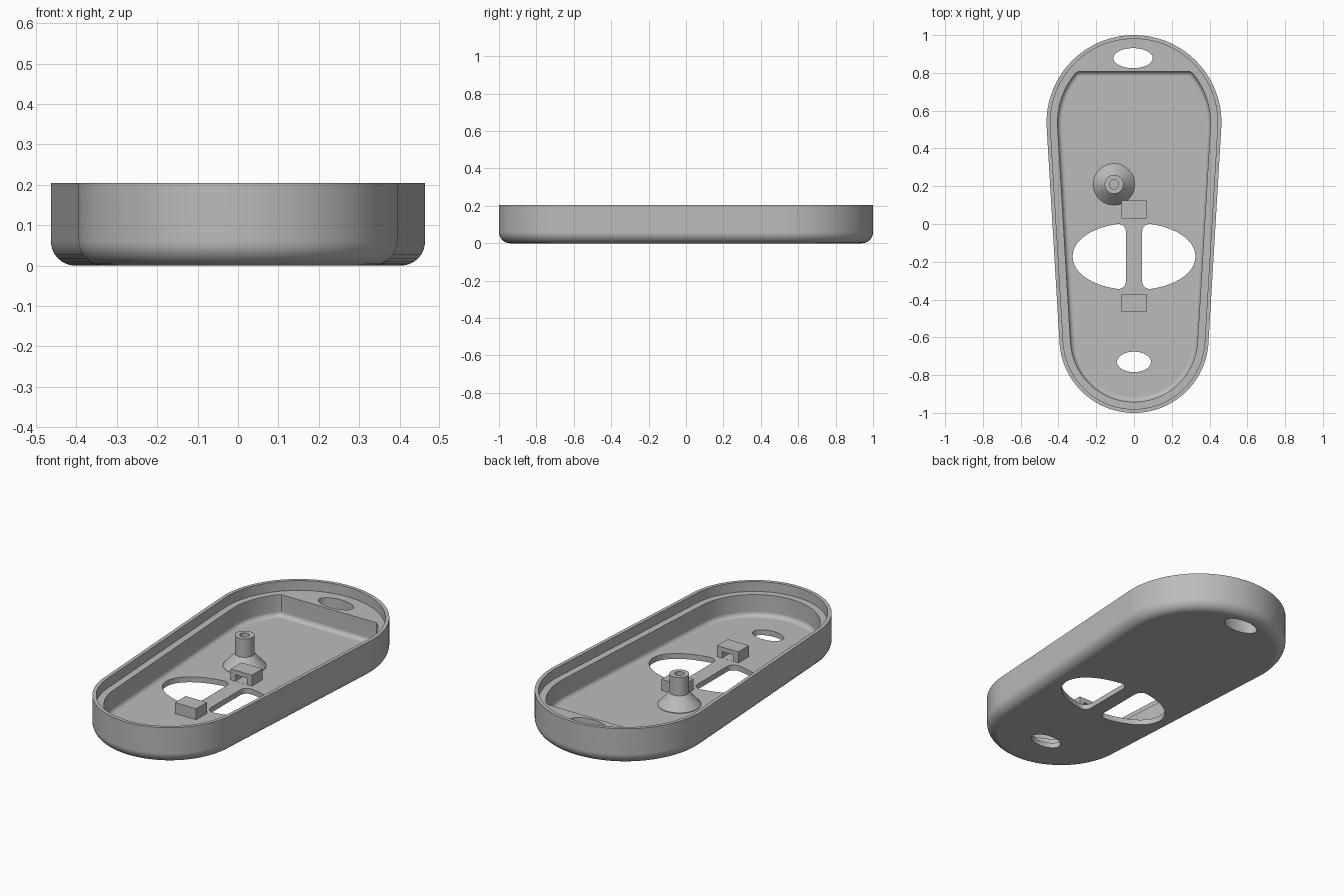
import bpy, bmesh, math
from mathutils import Vector

if "Cube" in bpy.data.objects:
    bpy.data.objects.remove(bpy.data.objects["Cube"])

grey = bpy.data.materials.new("plain grey")
grey.diffuse_color = (0.5, 0.5, 0.5, 1)
grey.use_nodes = True
grey.node_tree.nodes["Principled BSDF"].inputs["Base Color"].default_value = grey.diffuse_color

# Outline: hull of a wide rear circle and a narrower front circle
REAR, FRONT = (0.537, 0.463), (-0.605, 0.395)
TILT = math.asin((REAR[1] - FRONT[1]) / (REAR[0] - FRONT[0]))
FLOOR, LEDGE, TOP, WALL = 0.03, 0.15, 0.205, 0.058


def outline(inset, y_max=9.0, n=56):
    pts = []
    for (cy, r), a0, a1 in ((REAR, -TILT, math.pi + TILT),
                            (FRONT, math.pi + TILT, 2 * math.pi - TILT)):
        for i in range(n + 1):
            a = a0 + (a1 - a0) * i / n
            pts.append(((r - inset) * math.cos(a),
                        min(y_max, cy + (r - inset) * math.sin(a))))
    return pts


def ellipse(cx, cy, rx, ry, n=48):
    return [(cx + rx * math.cos(2 * math.pi * i / n),
             cy + ry * math.sin(2 * math.pi * i / n)) for i in range(n)]


def half_oval(side, r=0.04, bar=0.043, n=36):
    """Half of the large oval opening, with rounded corners beside the bar."""
    a, b, cy = 0.325 - r, 0.178 - r, -0.172
    end = math.acos((bar + r) / a)
    pts = []
    for i in range(n + 1):
        t = -end + 2 * end * i / n
        nrm = Vector((math.cos(t) / a, math.sin(t) / b)).normalized()
        pts.append((a * math.cos(t) + r * nrm.x, b * math.sin(t) + r * nrm.y))
    a0 = math.atan2(nrm.y, nrm.x)
    arc = [a0 + (math.pi - a0) * i / 8 for i in range(1, 9)]
    corner = [(bar + r + r * math.cos(t), b * math.sin(end) + r * math.sin(t)) for t in arc]
    pts += corner + [(x, -y) for x, y in reversed(corner)]
    return [(side * x, cy + y) for x, y in pts]


def loft(name, rings):
    """Closed solid through a list of (points, z) rings."""
    bm = bmesh.new()
    loops = [[bm.verts.new((x, y, z)) for x, y in pts] for pts, z in rings]
    for lo, hi in zip(loops, loops[1:]):
        for i in range(len(lo)):
            j = (i + 1) % len(lo)
            bm.faces.new((lo[i], lo[j], hi[j], hi[i]))
    bm.faces.new(loops[0][::-1])
    bm.faces.new(loops[-1])
    bmesh.ops.remove_doubles(bm, verts=bm.verts, dist=1e-6)
    bmesh.ops.recalc_face_normals(bm, faces=bm.faces)
    me = bpy.data.meshes.new(name)
    bm.to_mesh(me)
    bm.free()
    me.materials.append(grey)
    ob = bpy.data.objects.new(name, me)
    bpy.context.collection.objects.link(ob)
    return ob


def box(name, x0, x1, y0, y1, z0, z1):
    rect = [(x0, y0), (x1, y0), (x1, y1), (x0, y1)]
    return loft(name, [(rect, z0), (rect, z1)])


def activate(ob):
    bpy.ops.object.select_all(action='DESELECT')
    ob.select_set(True)
    bpy.context.view_layer.objects.active = ob


def cut(ob, cutter):
    activate(ob)
    mod = ob.modifiers.new("cut", 'BOOLEAN')
    mod.operation, mod.solver, mod.object = 'DIFFERENCE', 'EXACT', cutter
    bpy.ops.object.modifier_apply(modifier=mod.name)
    bpy.data.objects.remove(cutter)


def smooth(ob):
    activate(ob)
    bpy.ops.object.shade_smooth_by_angle(angle=math.radians(30))
    mod = ob.modifiers.new("even shading", 'WEIGHTED_NORMAL')
    mod.keep_sharp = True


# Shell: rounded bottom edge, upright wall, thin lip and recessed ledge
R = 0.06
rings = []
for i in range(9):
    a = math.pi / 2 * i / 8
    rings.append((outline(R * (1 - math.sin(a))), R * (1 - math.cos(a))))
rings += [(outline(0), TOP), (outline(0.02), TOP), (outline(0.02), LEDGE)]
shell = loft("shell", rings)

# Main cavity with filleted floor, stopping at the solid rear block
F = 0.025
rings = []
for i in range(6):
    a = math.pi / 2 * i / 5
    d = F * (1 - math.sin(a))
    rings.append((outline(WALL + d, 0.808 - d), FLOOR + F * (1 - math.cos(a))))
rings.append((outline(WALL, 0.808), LEDGE + 0.03))
cut(shell, loft("cavity", rings))

# Through holes: rear, front and the two halves of the large oval
for pts in (ellipse(-0.005, 0.878, 0.104, 0.053), ellipse(0, -0.73, 0.09, 0.054),
            half_oval(1), half_oval(-1)):
    cut(shell, loft("hole", [(pts, -0.1), (pts, 0.3)]))
smooth(shell)

# Screw post: conical foot, cylinder and blind bore
profile = [(0.11, FLOOR - 0.005), (0.11, FLOOR + 0.003), (0.05, 0.10),
           (0.05, 0.203), (0.025, 0.203), (0.025, 0.10)]
post = loft("screw_post", [(ellipse(-0.106, 0.21, r, r), z) for r, z in profile])
smooth(post)

# Strap brackets: blocks with a pocket open towards the bar
for name, y0, y1, p0, p1 in (("rear_bracket", 0.029, 0.124, 0.0, 0.095),
                             ("front_bracket", -0.466, -0.371, -0.437, -0.34)):
    bracket = box(name, -0.066, 0.066, y0, y1, FLOOR - 0.005, 0.092)
    cut(bracket, box("pocket", -0.036, 0.036, p0, p1, FLOOR + 0.0005, 0.066))
